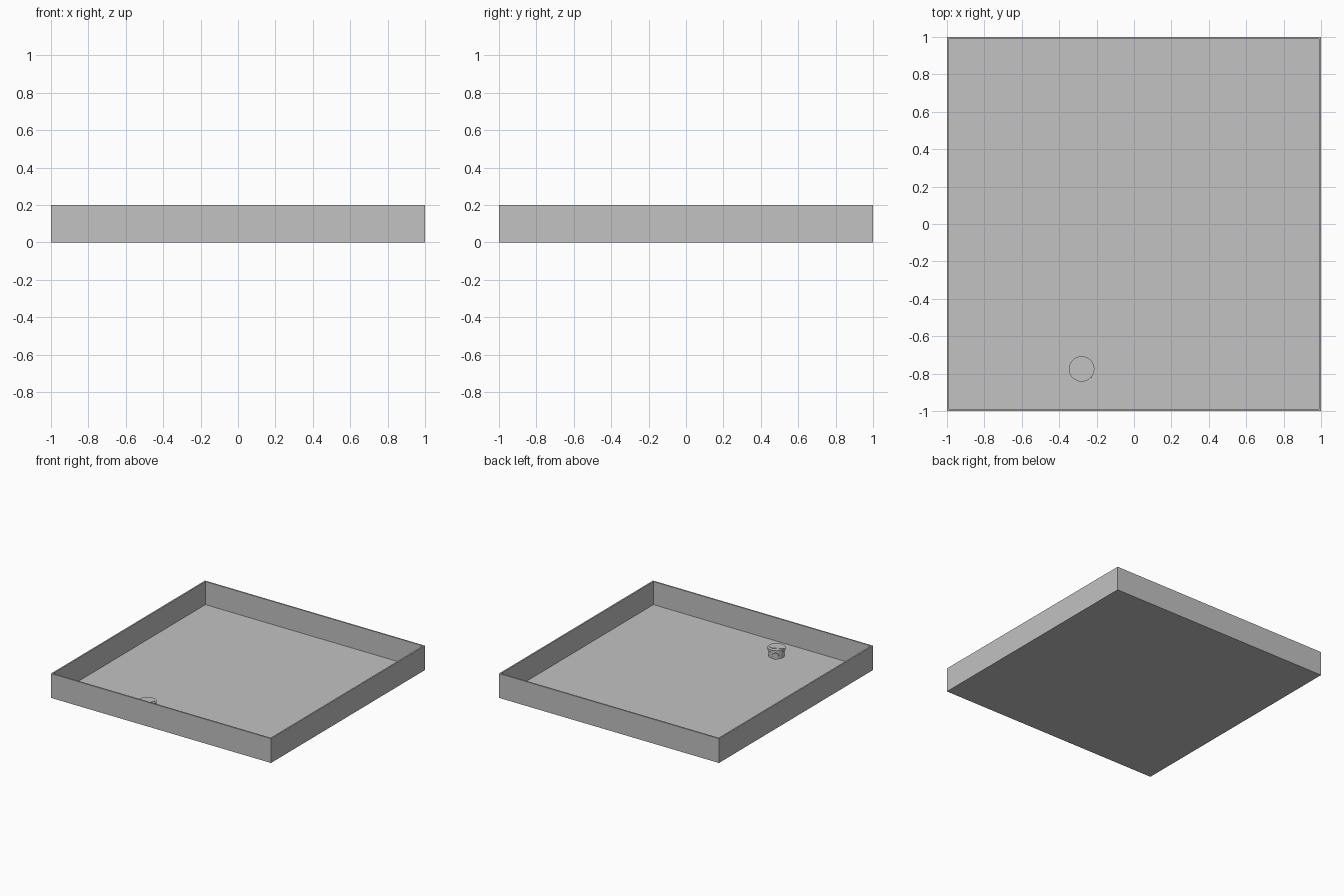
import bpy
import bmesh
from math import radians
from mathutils import Matrix, Vector

cube = bpy.data.objects.get("Cube")
if cube:
    bpy.data.objects.remove(cube, do_unlink=True)

grey = bpy.data.materials.new("light_grey")
grey.use_nodes = True
colour = (0.54, 0.54, 0.54, 1)
grey.diffuse_color = colour
grey.node_tree.nodes["Principled BSDF"].inputs["Base Color"].default_value = colour

WALL, FLOOR, HEIGHT = 0.017, 0.01, 0.2
# Placement of the small wheeled drum
PLACE = Matrix.Translation((-0.28, -0.775, FLOOR)) @ Matrix.Rotation(radians(28), 4, "Z")


def finish(name, bm, matrix=None, smooth=False):
    mesh = bpy.data.meshes.new(name)
    bm.to_mesh(mesh)
    bm.free()
    mesh.materials.append(grey)
    obj = bpy.data.objects.new(name, mesh)
    bpy.context.collection.objects.link(obj)
    if matrix:
        obj.matrix_world = matrix
    if smooth:
        bpy.ops.object.select_all(action="DESELECT")
        obj.select_set(True)
        bpy.context.view_layer.objects.active = obj
        bpy.ops.object.shade_smooth_by_angle(angle=radians(35))
    return obj


def box(name, size, centre, matrix=None):
    bm = bmesh.new()
    bmesh.ops.create_cube(bm, size=1)
    bmesh.ops.scale(bm, vec=size, verts=bm.verts)
    bmesh.ops.translate(bm, vec=centre, verts=bm.verts)
    return finish(name, bm, matrix)


def disc(name, radius, depth, centre, upright=True):
    bm = bmesh.new()
    bmesh.ops.create_cone(bm, cap_ends=True, segments=32, radius1=radius,
                          radius2=radius, depth=depth)
    if not upright:
        bmesh.ops.rotate(bm, matrix=Matrix.Rotation(radians(90), 3, "X"), verts=bm.verts)
    bmesh.ops.translate(bm, vec=centre, verts=bm.verts)
    return finish(name, bm, PLACE, smooth=True)


# Open tray: inset the top of a block and sink it to the floor
bm = bmesh.new()
bmesh.ops.create_cube(bm, size=1)
bmesh.ops.scale(bm, vec=(2, 2, HEIGHT), verts=bm.verts)
bmesh.ops.translate(bm, vec=(0, 0, HEIGHT / 2), verts=bm.verts)
bm.normal_update()
top = max(bm.faces, key=lambda f: f.calc_center_median().z)
bmesh.ops.inset_region(bm, faces=[top], thickness=WALL)
sunk = bmesh.ops.extrude_discrete_faces(bm, faces=[top])["faces"]
bmesh.ops.translate(bm, vec=(0, 0, FLOOR - HEIGHT), verts=sunk[0].verts)
bmesh.ops.recalc_face_normals(bm, faces=bm.faces)
finish("tray", bm)

# Small drum: body, upper plate and side wheels
disc("drum_body", 0.06, 0.05, (0, 0, 0.027))
disc("drum_top_plate", 0.068, 0.018, (0, 0, 0.064))
for side, label in ((1, "left"), (-1, "right")):
    disc(label + "_wheel", 0.025, 0.008, (0, side * 0.06, 0.025), upright=False)

# Arrow-shaped panel on the drum top
bm = bmesh.new()
outline = [(-0.058, -0.03), (0.03, -0.03), (0.058, 0), (0.03, 0.03), (-0.058, 0.03)]
face = bm.faces.new([bm.verts.new((x, y, 0.072)) for x, y in outline])
raised = bmesh.ops.extrude_face_region(bm, geom=[face])["geom"]
bmesh.ops.translate(bm, vec=Vector((0, 0, 0.004)),
                    verts=[g for g in raised if isinstance(g, bmesh.types.BMVert)])
bmesh.ops.recalc_face_normals(bm, faces=bm.faces)
finish("drum_panel", bm, PLACE)
